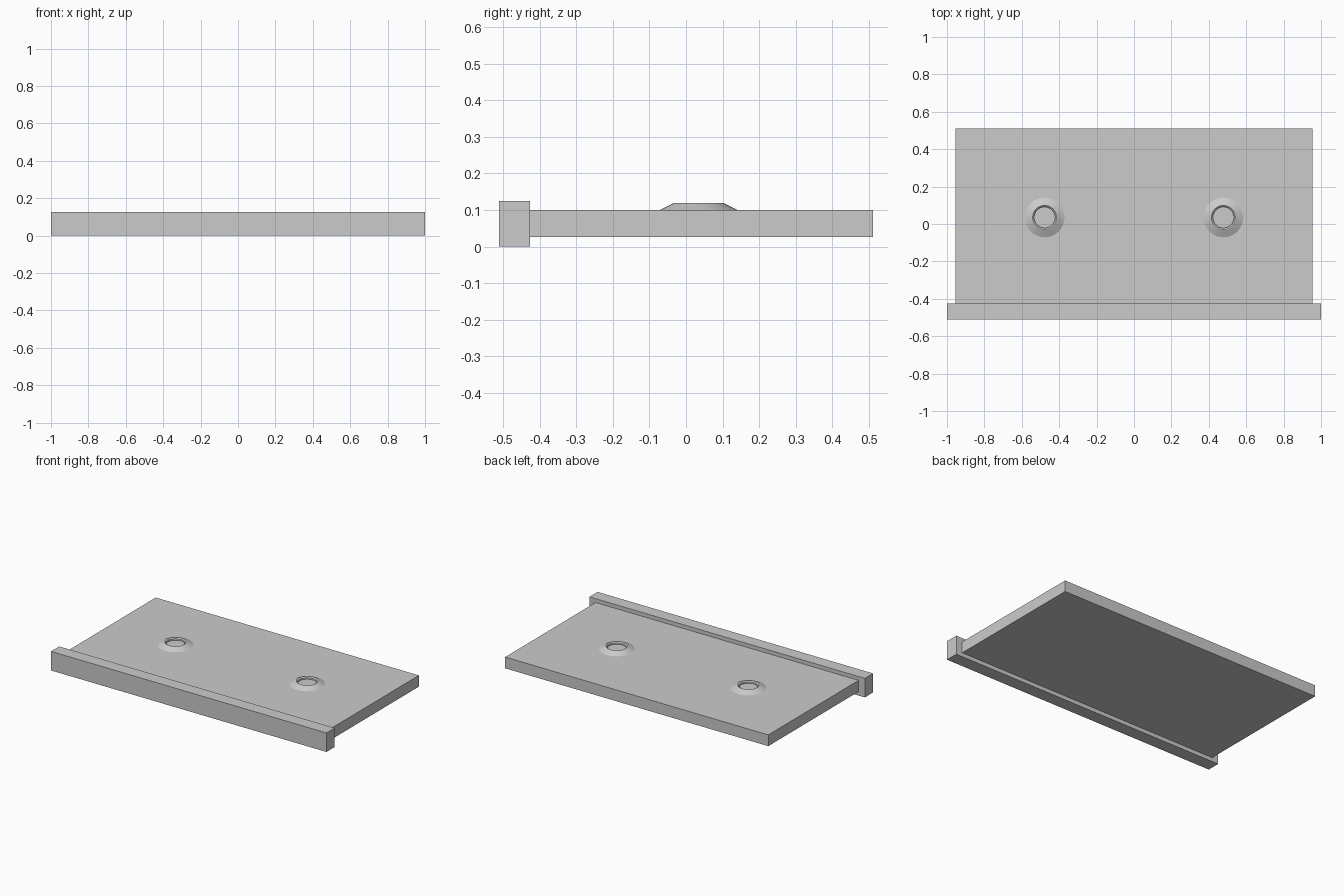
import bpy, bmesh, math

if "Cube" in bpy.data.objects:
    bpy.data.objects.remove(bpy.data.objects["Cube"])


def box(name, lo, hi):
    """Box spanning two opposite corners."""
    bm = bmesh.new()
    bmesh.ops.create_cube(bm, size=1)
    for v in bm.verts:
        v.co = [(a + b) / 2 + c * (b - a) for a, b, c in zip(lo, hi, v.co)]
    return finish(name, bm)


def finish(name, bm):
    mesh = bpy.data.meshes.new(name)
    bm.to_mesh(mesh)
    bm.free()
    obj = bpy.data.objects.new(name, mesh)
    bpy.context.collection.objects.link(obj)
    return obj


def lathe(name, profile, location, steps=48):
    """Spin a (radius, height) profile around z."""
    bm = bmesh.new()
    verts = [bm.verts.new((r, 0, z)) for r, z in profile]
    edges = [bm.edges.new(p) for p in zip(verts, verts[1:])]
    bmesh.ops.spin(bm, geom=verts + edges, axis=(0, 0, 1), cent=(0, 0, 0),
                   angle=math.tau, steps=steps)
    bmesh.ops.remove_doubles(bm, verts=bm.verts, dist=1e-5)
    bmesh.ops.recalc_face_normals(bm, faces=bm.faces)
    obj = finish(name, bm)
    obj.location = location
    bpy.ops.object.select_all(action='DESELECT')
    obj.select_set(True)
    bpy.context.view_layer.objects.active = obj
    bpy.ops.object.shade_smooth_by_angle(angle=math.radians(25))
    return obj


# Drawer-like slab with a wider, taller front bar
box("front_bar", (-1, -0.511, 0), (1, -0.426, 0.125))
box("panel", (-0.955, -0.426, 0.026), (0.955, 0.511, 0.1))

# Raised conical bosses with a shallow recess, sunk slightly into the panel
boss_profile = [(0, -0.01), (0.106, -0.01), (0.106, 0), (0.068, 0.019), (0.064, 0.019),
                (0.056, 0.013), (0.056, 0.003), (0, 0.003)]
for side, x in (("left", -0.478), ("right", 0.478)):
    lathe(side + "_boss", boss_profile, (x, 0.035, 0.1))
